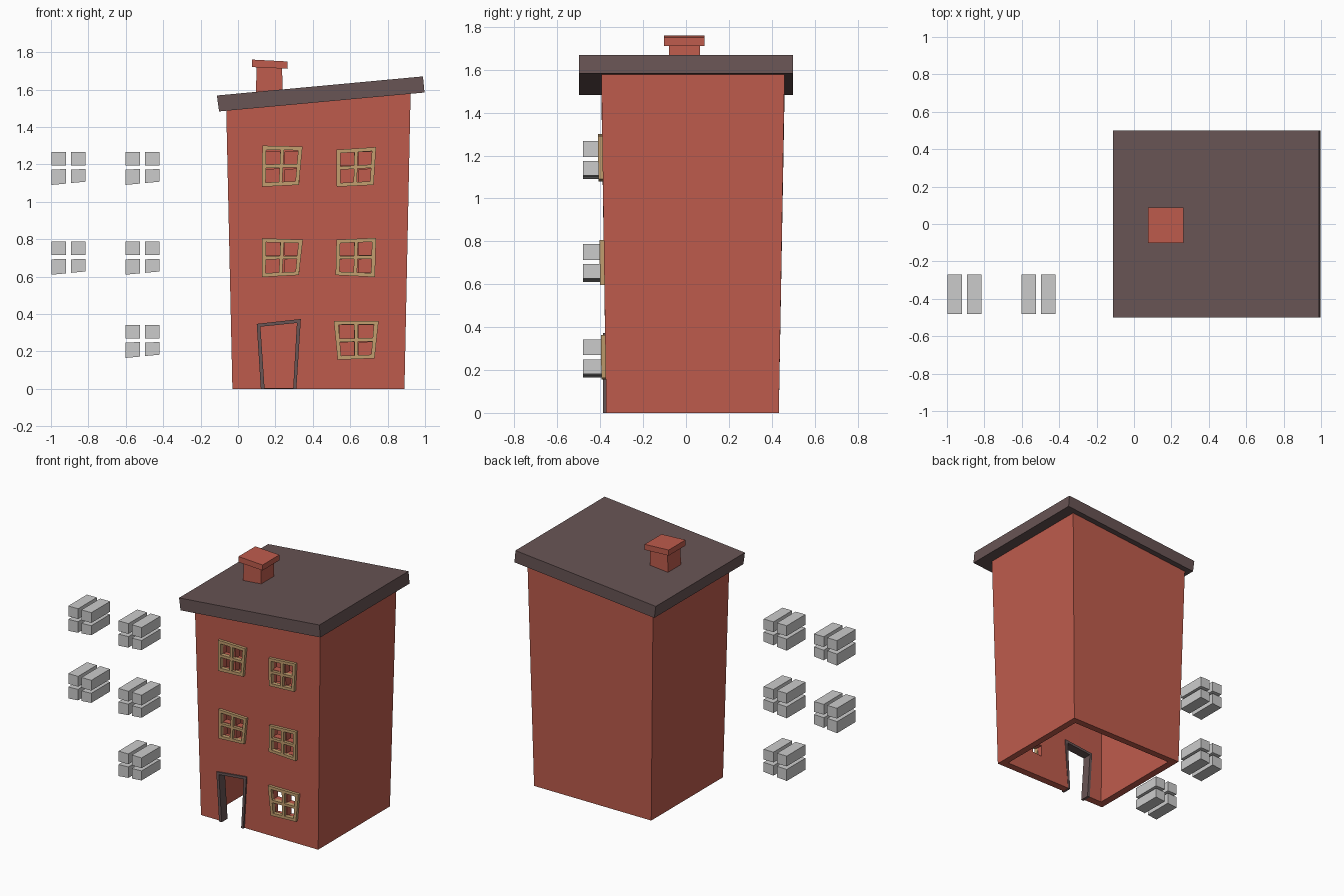
import bpy, bmesh
from mathutils import Vector

if "Cube" in bpy.data.objects:
    bpy.data.objects.remove(bpy.data.objects["Cube"])


def material(name, rgb):
    m = bpy.data.materials.new(name)
    m.diffuse_color = (*rgb, 1)
    m.use_nodes = True
    m.node_tree.nodes["Principled BSDF"].inputs["Base Color"].default_value = m.diffuse_color
    return m


BRICK = material("brick", (0.52, 0.107, 0.074))
SLATE = material("slate", (0.138, 0.089, 0.089))
WOOD = material("wood", (0.55, 0.35, 0.16))


def finish(bm, name, mat=None):
    bmesh.ops.recalc_face_normals(bm, faces=bm.faces)
    me = bpy.data.meshes.new(name)
    bm.to_mesh(me)
    bm.free()
    ob = bpy.data.objects.new(name, me)
    bpy.context.collection.objects.link(ob)
    if mat:
        me.materials.append(mat)
    return ob


def prism(bm, outline, y0, y1):
    """Extrude an (x, z) outline from y0 to y1."""
    front = [bm.verts.new((x, y0, z)) for x, z in outline]
    back = [bm.verts.new((x, y1, z)) for x, z in outline]
    bm.faces.new(front)
    bm.faces.new(back)
    n = len(outline)
    for i in range(n):
        j = (i + 1) % n
        bm.faces.new((front[i], front[j], back[j], back[i]))


def slab(name, outline, y0, y1, mat=None):
    bm = bmesh.new()
    prism(bm, outline, y0, y1)
    return finish(bm, name, mat)


def panes(bm, x, z, y0=-0.48, y1=-0.27):
    """Four window-opening blocks, lower ones with a sloping sill."""
    for dx, sill in ((0, 0), (0.104, 0.01)):
        r = dx + 0.077
        prism(bm, [(x + dx, z + 0.104), (x + r, z + 0.104),
                   (x + r, z + 0.177), (x + dx, z + 0.177)], y0, y1)
        prism(bm, [(x + dx, z + sill), (x + r, z + sill + 0.007),
                   (x + r, z + 0.085), (x + dx, z + 0.082)], y0, y1)


# window name, block corner x and z, then frame corners TL, TR, BR, BL
WINDOWS = [
    ("top_left", -0.997, 1.09, [(.13, 1.30), (.345, 1.295), (.325, 1.09), (.128, 1.08)]),
    ("top_right", -0.602, 1.09, [(.526, 1.278), (.738, 1.292), (.725, 1.09), (.528, 1.08)]),
    ("middle_left", -0.997, 0.61, [(.128, .805), (.347, .797), (.325, .608), (.128, .597)]),
    ("middle_right", -0.602, 0.61, [(.526, .797), (.738, .807), (.732, .597), (.522, .608)]),
    ("bottom_right", -0.602, 0.165, [(.512, .363), (.752, .363), (.73, .163), (.533, .155)]),
]
SHIFT = 1.145    # from the loose blocks to the wall openings

# hollow tapered house body, open at the bottom
bm = bmesh.new()
base = [bm.verts.new(p) for p in ((-.03, -.372, 0), (.89, -.372, 0), (.89, .433, 0), (-.03, .433, 0))]
top = [bm.verts.new(p) for p in ((-.063, -.395, 1.50), (.923, -.395, 1.59), (.923, .46, 1.59), (-.063, .46, 1.50))]
bm.faces.new(top)
for i in range(4):
    j = (i + 1) % 4
    bm.faces.new((base[i], base[j], top[j], top[i]))
body = finish(bm, "house_walls", BRICK)
for f in body.data.polygons:           # outward shell
    if f.index == 0 and f.normal.z < 0:
        body.data.flip_normals()
        break
sol = body.modifiers.new("thickness", "SOLIDIFY")
sol.thickness, sol.offset, sol.use_even_offset = 0.05, -1, True

# hidden cutter for the window and door openings
bm = bmesh.new()
for _, x, z, _q in WINDOWS:
    panes(bm, x + SHIFT, z)
prism(bm, [(.132, -.1), (.132, 0), (.11, .341), (.326, .363), (.303, 0), (.303, -.1)], -0.48, -0.27)
cutter = finish(bm, "opening_cutter")
cutter.hide_render = True
cutter.hide_viewport = True
cut = body.modifiers.new("openings", "BOOLEAN")
cut.operation, cut.solver, cut.object = "DIFFERENCE", "EXACT", cutter

# window frames with crossing bars, and the loose grey blocks beside the house
STEPS = (0, 0.1, 0.455, 0.545, 0.9, 1)
for name, x, z, quad in WINDOWS:
    bm = bmesh.new()
    panes(bm, x, z)
    finish(bm, "window_blocks_" + name)

    tl, tr, br, bl = (Vector((px, -0.392 - 0.0148 * pz, pz)) for px, pz in quad)
    bm = bmesh.new()
    grid = [[bm.verts.new(bl.lerp(br, u).lerp(tl.lerp(tr, u), v)) for u in STEPS] for v in STEPS]
    for r in range(5):
        for c in range(5):
            if not (r in (1, 3) and c in (1, 3)):
                bm.faces.new((grid[r][c], grid[r][c + 1], grid[r + 1][c + 1], grid[r + 1][c]))
    ext = bmesh.ops.extrude_face_region(bm, geom=bm.faces[:], use_keep_orig=True)
    for v in ext["geom"]:
        if isinstance(v, bmesh.types.BMVert):
            v.co.y += 0.03
    finish(bm, "window_frame_" + name, WOOD)

# crooked door frame
slab("door_frame", [(.122, 0), (.10, .347), (.336, .373), (.312, 0), (.295, 0),
                    (.315, .352), (.12, .332), (.142, 0)], -0.386, -0.32, SLATE)

# sloping roof
slab("roof", [(-.101, 1.483), (.997, 1.584), (.989, 1.67), (-.113, 1.568)], -0.5, 0.5, SLATE)

# chimney
slab("chimney_stack", [(.095, 1.56), (.24, 1.56), (.235, 1.73), (.10, 1.73)], -0.08, 0.065, BRICK)
slab("chimney_cap", [(.075, 1.72), (.264, 1.711), (.264, 1.75), (.075, 1.76)], -0.102, 0.087, BRICK)
